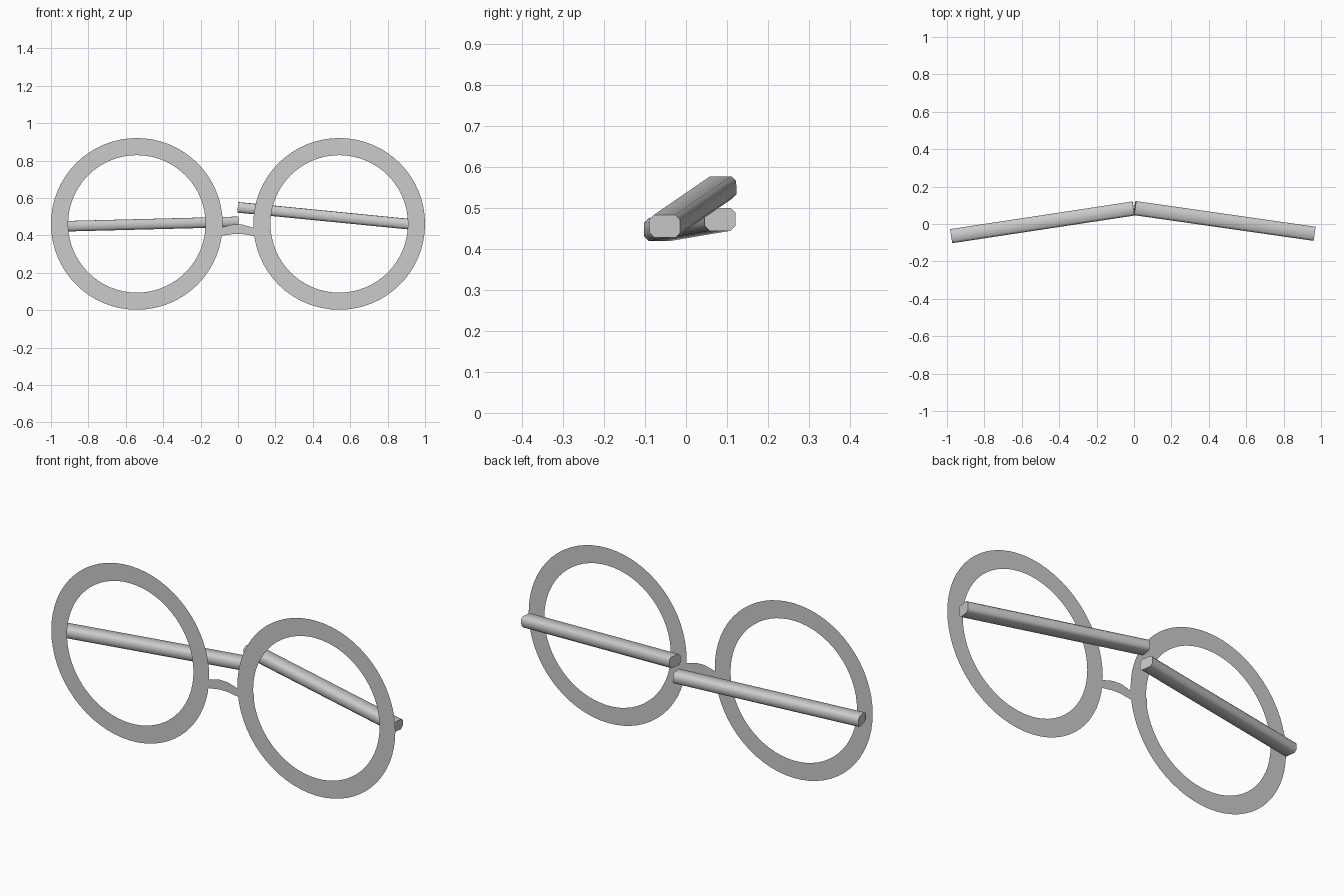
import bpy, bmesh, math
from mathutils import Vector, Matrix

if "Cube" in bpy.data.objects:
    bpy.data.objects.remove(bpy.data.objects["Cube"])

RIM_Y = -0.122


def add_object(name, bm, smooth=False):
    bmesh.ops.recalc_face_normals(bm, faces=bm.faces)
    me = bpy.data.meshes.new(name)
    bm.to_mesh(me)
    bm.free()
    ob = bpy.data.objects.new(name, me)
    bpy.context.collection.objects.link(ob)
    if smooth:
        bpy.context.view_layer.objects.active = ob
        ob.select_set(True)
        bpy.ops.object.shade_smooth_by_angle(angle=math.radians(60))
        ob.select_set(False)
    return ob


def flat_ring(name, cx, cz, r_out, r_in, n=64):
    bm = bmesh.new()
    loops = [[bm.verts.new((cx + r * math.cos(2 * math.pi * i / n), RIM_Y,
                            cz + r * math.sin(2 * math.pi * i / n)))
              for i in range(n)] for r in (r_out, r_in)]
    for i in range(n):
        j = (i + 1) % n
        bm.faces.new((loops[0][i], loops[0][j], loops[1][j], loops[1][i]))
    return add_object(name, bm)


def bar(name, a, b, profile):
    # Sweep a closed profile straight from a to b and cap both ends
    a, b = Vector(a), Vector(b)
    d = (b - a).normalized()
    side = Vector((0, 0, 1)).cross(d).normalized()
    up = d.cross(side)
    bm = bmesh.new()
    ends = [[bm.verts.new(p + side * u + up * v) for u, v in profile] for p in (a, b)]
    n = len(profile)
    for i in range(n):
        j = (i + 1) % n
        bm.faces.new((ends[0][i], ends[0][j], ends[1][j], ends[1][i]))
    bm.faces.new(ends[0])
    bm.faces.new(ends[1])
    return add_object(name, bm, smooth=True)


# Round lens rims
for label, s in (("left", -1), ("right", 1)):
    flat_ring(label + "_rim", s * 0.541, 0.461, 0.459, 0.3675)

# Thin arched nose bridge just behind the rims
arch = [(-0.176, 0.395, 0.44), (-0.09, 0.397, 0.442), (-0.025, 0.407, 0.459),
        (0.025, 0.407, 0.457), (0.09, 0.396, 0.438), (0.176, 0.392, 0.432)]
bm = bmesh.new()
pairs = [(bm.verts.new((x, RIM_Y + 0.004, lo)), bm.verts.new((x, RIM_Y + 0.004, hi)))
         for x, lo, hi in arch]
for p, q in zip(pairs, pairs[1:]):
    bm.faces.new((p[0], q[0], q[1], p[1]))
add_object("nose_bridge", bm)

# Folded temple arms with a chamfered section
w, h, c = 0.038, 0.028, 0.012
section = [(-w, -h + c), (-w + c, -h), (w - c, -h), (w, -h + c),
           (w, h - c), (w - c, h), (-w + c, h), (-w, h - c)]
bar("left_temple", (-0.977, -0.065, 0.447), (-0.002, 0.083, 0.472), section)
bar("right_temple", (0.963, -0.052, 0.455), (0.004, 0.085, 0.549), section)
